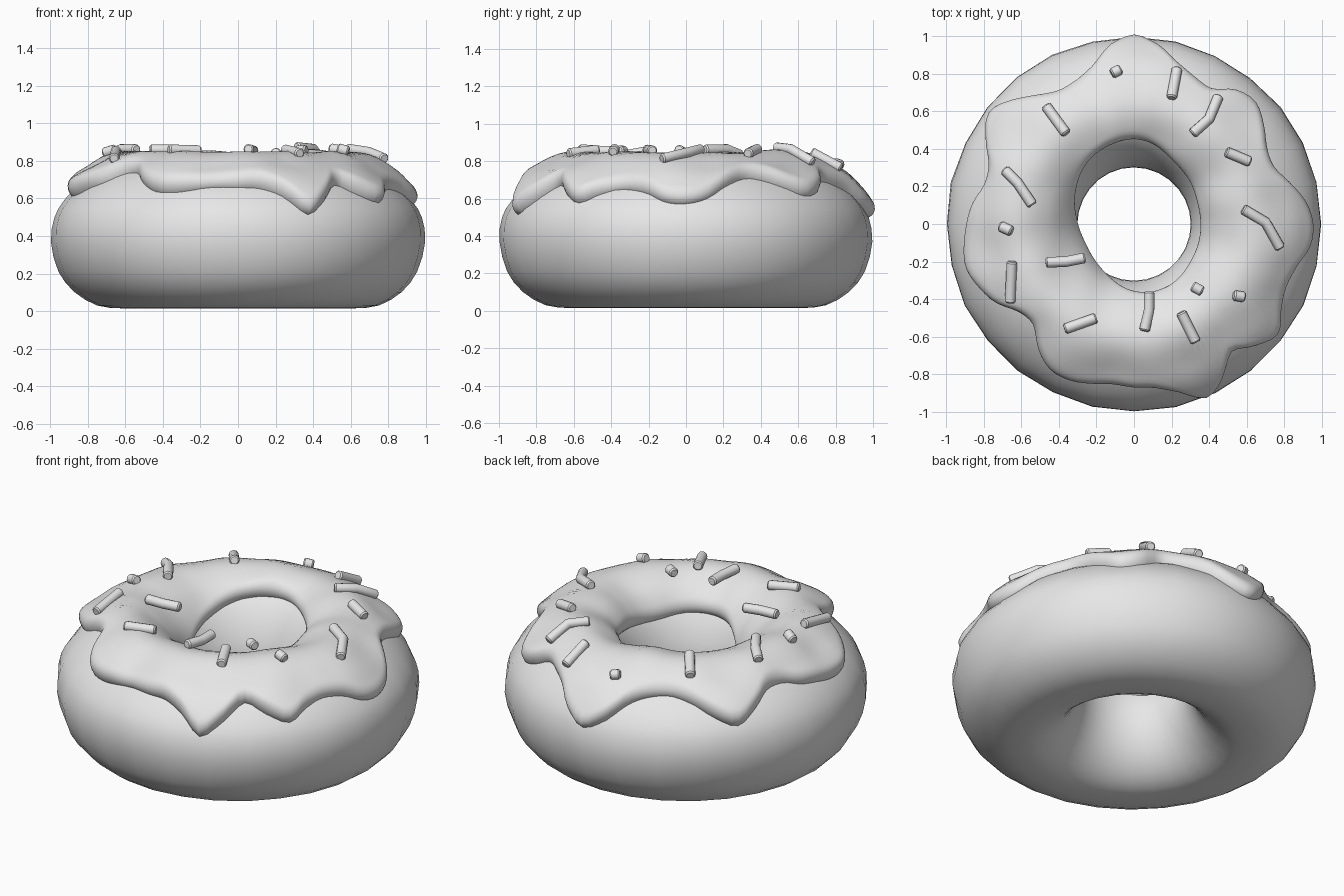
import bpy, bmesh, math
from mathutils import Vector, noise
from mathutils.bvhtree import BVHTree

if "Cube" in bpy.data.objects:
    bpy.data.objects.remove(bpy.data.objects["Cube"])

grey = bpy.data.materials.new("plain grey")
grey.diffuse_color = (0.8, 0.8, 0.8, 1)
grey.use_nodes = True
grey.node_tree.nodes["Principled BSDF"].inputs["Base Color"].default_value = grey.diffuse_color

# Ring cross-section (radius, height), from the bottom round the outside
SECTION = [Vector(p) for p in (
    (.62, .015), (.75, .03), (.87, .10), (.955, .21), (.997, .37), (.98, .50),
    (.935, .58), (.88, .64), (.79, .71), (.63, .785), (.50, .75), (.41, .67),
    (.345, .56), (.305, .43), (.31, .30), (.36, .17), (.44, .075), (.53, .025))]
TOP, OUTER, INNER = 9, 4, 13

# Radius of the icing's outer edge every 7.5 degrees, inner edge every 30
EDGE = [.96, .935, .87, .82, .83, .88, .925, .905, .845, .86, .90, .97,
        1.0, .965, .88, .84, .835, .875, .935, .97, .92, .85, .84, .876,
        .90, .92, .925, .895, .855, .785, .775, .85, .90, .905, .89, .875,
        .88, .885, .93, .995, .945, .865, .92, .96, .915, .89, .905, .95]
HOLE = [.35, .36, .385, .43, .41, .35, .305, .29, .30, .35, .36, .345]


def spline(values, t):
    """Closed smooth interpolation through a list."""
    i, n = math.floor(t), len(values)
    f = t - i
    a, b, c, d = (values[(i + k) % n] for k in (-1, 0, 1, 2))
    return (b * 2 + (c - a) * f + (a * 2 - b * 5 + c * 4 - d) * f * f
            + (b * 3 - a - c * 3 + d) * f ** 3) * .5


def find(radius, lo, hi):
    """Section position between lo and hi that has the given radius."""
    rising = spline(SECTION, hi)[0] > spline(SECTION, lo)[0]
    for _ in range(25):
        mid = (lo + hi) / 2
        if (spline(SECTION, mid)[0] < radius) == rising:
            lo = mid
        else:
            hi = mid
    return lo


def turn(p, ang):
    return Vector((p[0] * math.cos(ang), p[0] * math.sin(ang), p[1]))


def add_object(name, rings, closed):
    """Skin a closed circle of rings."""
    bm = bmesh.new()
    vs = [[bm.verts.new(p) for p in ring] for ring in rings]
    m = len(rings[0])
    for i in range(len(vs)):
        a, b = vs[i - 1], vs[i]
        for j in range(m if closed else m - 1):
            k = (j + 1) % m
            bm.faces.new((a[j], b[j], b[k], a[k]))
    bm.normal_update()
    me = bpy.data.meshes.new(name)
    bm.to_mesh(me)
    bm.free()
    me.materials.append(grey)
    me.shade_smooth()
    ob = bpy.data.objects.new(name, me)
    bpy.context.collection.objects.link(ob)
    return ob


# Dough ring with a slightly uneven body
rings = []
for i in range(28):
    ang = math.tau * i / 28
    ring = []
    for k in range(36):
        p = turn(spline(SECTION, k / 2), ang)
        ring.append(p * (1 + .008 * noise.noise(p * 3)))
    rings.append(ring)
add_object("dough", rings, True)

# Icing: offset from the dough, rounded and tucked in at its wavy edges
rings, STEPS, COLS = [], 36, 144
for i in range(COLS):
    ang = math.tau * i / COLS
    t0 = find(spline(EDGE, i / 3) - .02, OUTER, TOP)
    t1 = find(max(spline(HOLE, i / 12) + .03, .312), TOP, INNER)
    ts = [t0 + (t1 - t0) * (1 - math.cos(math.pi * k / STEPS)) / 2
          for k in range(STEPS + 1)]
    pts = [spline(SECTION, t) for t in ts]
    dist = [0]
    for a, b in zip(pts, pts[1:]):
        dist.append(dist[-1] + (b - a).length)
    ring = []
    for t, p, d in zip(ts, pts, dist):
        tangent = (spline(SECTION, t + .02) - spline(SECTION, t - .02)).normalized()
        normal = Vector((tangent[1], -tangent[0]))
        end = min(min(d, dist[-1] - d) / .07, 1)
        bump = .022 * noise.noise(turn(p, ang) * 4 + Vector((3, 1, 7)))
        lift = (.075 + bump) * math.sqrt(max(0, 1 - (1 - end) ** 2)) - .012
        ring.append(turn(p + normal * lift, ang))
    rings.append(ring)
icing = add_object("icing", rings, False)

# Sprinkles: straight, bent and short rods resting on the icing
SPRINKLES = [
    ((-.12, .80), (-.07, .825)), ((.23, .83), (.20, .67)),
    ((.45, .68), (.40, .56), (.31, .48)), ((.49, .385), (.62, .33)),
    ((.58, .08), (.70, .01), (.78, -.13)), ((-.47, .63), (-.36, .48)),
    ((-.69, .29), (-.62, .22), (-.54, .10)), ((-.715, -.01), (-.65, -.04)),
    ((-.65, -.20), (-.66, -.42)), ((-.47, -.205), (-.36, -.20), (-.26, -.18)),
    ((-.37, -.56), (-.20, -.50)), ((.08, -.36), (.08, -.46), (.055, -.57)),
    ((.31, -.33), (.365, -.36)), ((.25, -.47), (.33, -.63)),
    ((.53, -.38), (.59, -.39))]
surface = BVHTree.FromPolygons([v.co for v in icing.data.vertices],
                               [p.vertices[:] for p in icing.data.polygons])


def rest(xy):
    p = Vector((*xy, 0))
    q = p * max(1, .55 / p.length)
    hit = surface.ray_cast(Vector((q.x, q.y, 2)), Vector((0, 0, -1)))[0]
    return Vector((p.x, p.y, hit.z + .018))


def rod(name, path, radius=.028):
    first, last = (path[1] - path[0]).normalized(), (path[-1] - path[-2]).normalized()
    pts = [path[0], path[0] + first * .008, *path[1:-1], path[-1] - last * .008, path[-1]]
    cu = bpy.data.curves.new(name, 'CURVE')
    cu.dimensions = '3D'
    cu.bevel_depth, cu.bevel_resolution, cu.use_fill_caps = radius, 4, True
    sp = cu.splines.new('POLY')
    sp.points.add(len(pts) - 1)
    for k, p in enumerate(pts):
        sp.points[k].co = (*p, 1)
        sp.points[k].radius = .75 if k in (0, len(pts) - 1) else 1
    tmp = bpy.data.objects.new(name, cu)
    bpy.context.collection.objects.link(tmp)
    deps = bpy.context.evaluated_depsgraph_get()
    me = bpy.data.meshes.new_from_object(tmp.evaluated_get(deps))
    bpy.data.objects.remove(tmp)
    me.materials.clear()
    me.materials.append(grey)
    ob = bpy.data.objects.new(name, me)
    bpy.context.collection.objects.link(ob)
    me.shade_smooth()
    me.set_sharp_from_angle(angle=math.radians(35))


for n, path in enumerate(SPRINKLES, 1):
    rod(f"sprinkle_{n}", [rest(p) for p in path])
